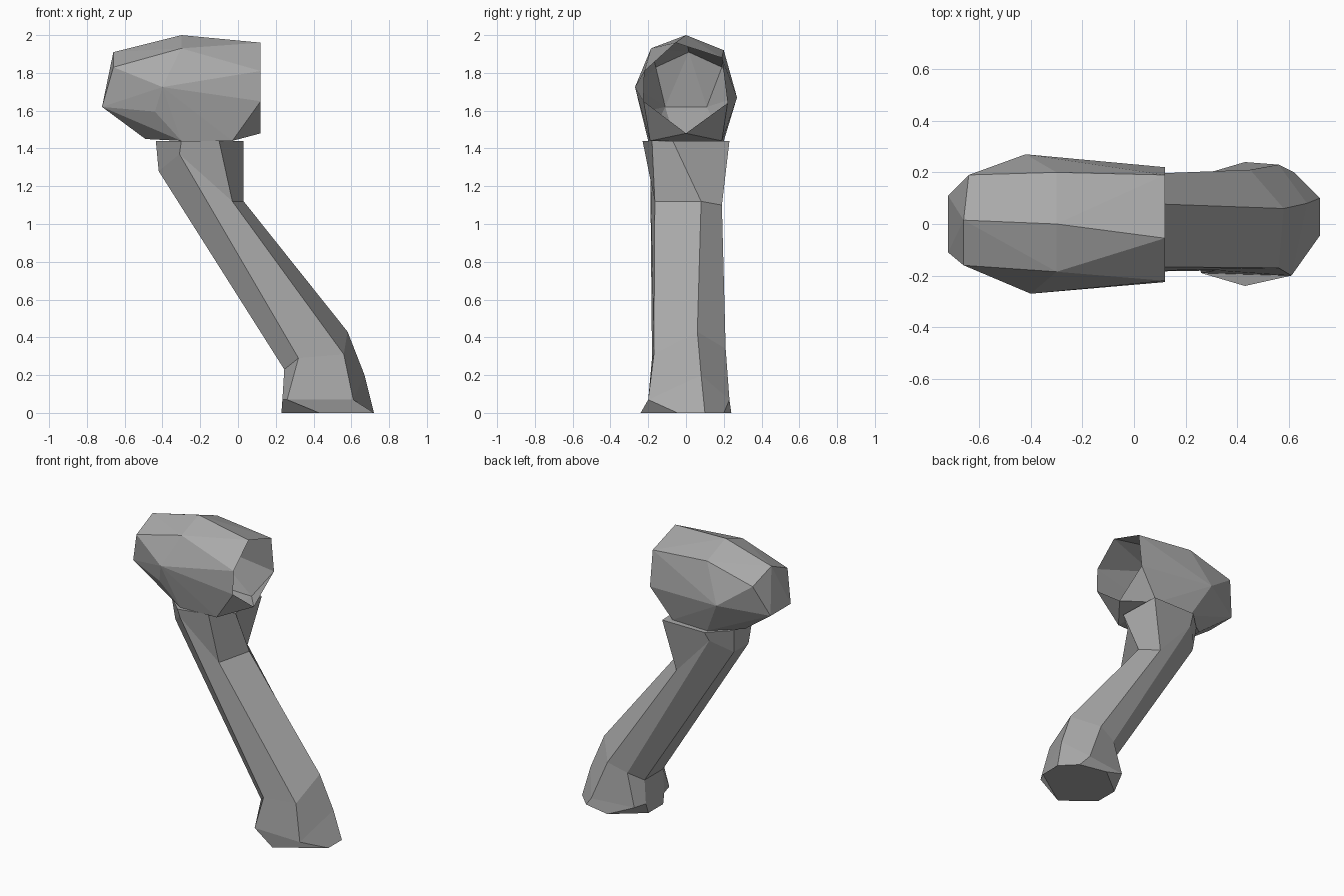
import bpy
import bmesh
from mathutils import Vector

# Remove the default object only
default_cube = bpy.data.objects.get("Cube")
if default_cube:
    bpy.data.objects.remove(default_cube, do_unlink=True)

# Single plain colour
grey = bpy.data.materials.new("plain_grey")
grey.use_nodes = True
GREY_VALUE = (0.4, 0.4, 0.4, 1)
grey.diffuse_color = GREY_VALUE
shader = next(n for n in grey.node_tree.nodes if n.type == "BSDF_PRINCIPLED")
shader.inputs["Base Color"].default_value = GREY_VALUE
shader.inputs["Roughness"].default_value = 0.8


def finish(bm, name):
    """Turn a bmesh into a flat shaded, coloured object."""
    mesh = bpy.data.meshes.new(name)
    bm.to_mesh(mesh)
    bm.free()
    mesh.materials.append(grey)
    part = bpy.data.objects.new(name, mesh)
    bpy.context.scene.collection.objects.link(part)
    return part


def mirrored(path):
    """Copy a path of points across the middle plane."""
    return [(x, -y, z) for x, y, z in path]


def loft(creases, name):
    """Skin neighbouring lengthwise creases and cap both ends."""
    bm = bmesh.new()
    lines = [[bm.verts.new(point) for point in crease] for crease in creases]
    for line, following in zip(lines, lines[1:] + lines[:1]):
        for i in range(len(line) - 1):
            bm.faces.new((line[i], line[i + 1], following[i + 1], following[i]))
    for end in (0, -1):
        bm.faces.new([line[end] for line in lines])
    bmesh.ops.recalc_face_normals(bm, faces=bm.faces[:])
    return finish(bm, name)


def open_shell(points, opening_x, name):
    """Wrap points in a faceted skin and leave the flat end open."""
    bm = bmesh.new()
    for point in points:
        bm.verts.new(point)
    hull = bmesh.ops.convex_hull(bm, input=bm.verts[:])
    loose = [v for v in hull["geom_interior"] if isinstance(v, bmesh.types.BMVert)]
    bmesh.ops.delete(bm, geom=loose, context="VERTS")
    bmesh.ops.recalc_face_normals(bm, faces=bm.faces[:])
    mouth = [f for f in bm.faces if all(v.co.x > opening_x - 0.01 for v in f.verts)]
    bmesh.ops.delete(bm, geom=mouth, context="FACES")
    return finish(bm, name)


# Handle: creases listed from the top down to the foot
front_side = [(-.3, -.23, 1.44), (-.31, -.19, 1.37), (.32, -.18, .29),
              (.26, -.19, .07), (.43, -.24, 0)]
front_right = [(-.1, -.18, 1.44), (-.03, -.165, 1.12), (.56, -.17, .31),
               (.61, -.2, .07), (.72, -.045, 0)]
right_spine = [(.03, -.07, 1.44), (.03, .08, 1.12), (.58, .06, .43),
               (.67, .08, .2), (.72, .1, 0)]
back_right = [(.02, .23, 1.44), (-.06, .19, 1.1), (.45, .21, .34),
              (.56, .23, .07), (.62, .2, 0)]
underside = [(-.435, -.1, 1.44), (-.42, -.08, 1.28), (.245, -.1, .23),
             (.235, -.1, .07), (.23, -.08, 0)]
loft([front_side, front_right, right_spine, back_right, mirrored(front_side),
      mirrored(underside), underside], "handle")

# Head: hollow shell, open at the +x end
OPENING = .12
rim = [(OPENING, y, z) for y, z in ((-.055, 1.96), (.19, 1.88), (.22, 1.64),
                                    (0, 1.48), (-.225, 1.65), (-.22, 1.81))]
crown = [(-.3, 0, 2), (-.3, -.185, 1.93), (-.3, .2, 1.92)]
cheeks = [(-.4, -.27, 1.725), (-.42, .27, 1.67), (-.44, -.225, 1.595)]
blunt_end = [(-.66, .015, 1.91), (-.66, -.16, 1.83), (-.64, .19, 1.83)]
chin = [(-.72, -.11, 1.62), (-.49, -.06, 1.45), (-.03, -.19, 1.44),
        (-.3, -.2, 1.44)]
open_shell([Vector(p) for p in rim + crown + cheeks + blunt_end + chin
            + mirrored(chin)], OPENING, "head")
